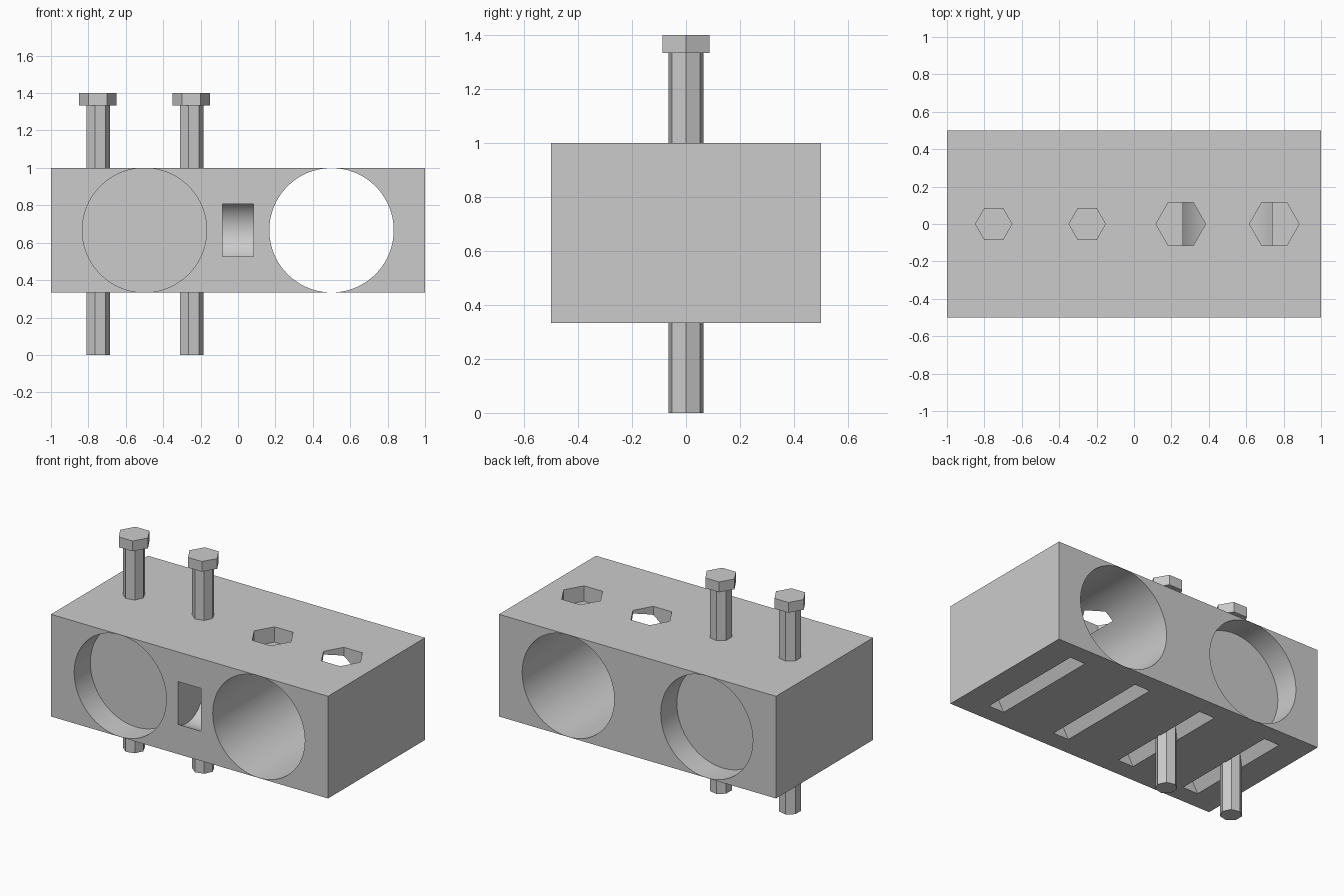
import bpy, bmesh, math
from mathutils import Vector

cube = bpy.data.objects.get("Cube")
if cube:
    bpy.data.objects.remove(cube, do_unlink=True)

grey = bpy.data.materials.new("plain grey")
grey.use_nodes = True
grey.diffuse_color = (0.6, 0.6, 0.6, 1)
grey.node_tree.nodes["Principled BSDF"].inputs["Base Color"].default_value = (0.6, 0.6, 0.6, 1)


def add_object(name, bm):
    bmesh.ops.recalc_face_normals(bm, faces=bm.faces)
    mesh = bpy.data.meshes.new(name)
    bm.to_mesh(mesh)
    bm.free()
    mesh.materials.append(grey)
    obj = bpy.data.objects.new(name, mesh)
    bpy.context.collection.objects.link(obj)
    return obj


def prism(name, sides, radius, centre, axis, length, start=0.0):
    """Regular prism; axis is x, y or z, first corner at angle start."""
    bm = bmesh.new()
    ring = []
    for i in range(sides):
        a = start + math.tau * i / sides
        u, v = radius * math.cos(a), radius * math.sin(a)
        h = -length / 2
        p = {"x": (h, u, v), "y": (u, h, v), "z": (u, v, h)}[axis]
        ring.append(bm.verts.new(Vector(centre) + Vector(p)))
    face = bm.faces.new(ring)
    step = Vector([length if k == axis else 0 for k in "xyz"])
    top = bmesh.ops.extrude_face_region(bm, geom=[face], use_keep_orig=True)["geom"]
    bmesh.ops.translate(bm, vec=step, verts=[g for g in top if isinstance(g, bmesh.types.BMVert)])
    return add_object(name, bm)


def cut(target, cutter):
    cutter.hide_render = True
    mod = target.modifiers.new("cut", "BOOLEAN")
    mod.operation = "DIFFERENCE"
    mod.solver = "EXACT"
    mod.object = cutter
    bpy.context.view_layer.objects.active = target
    bpy.ops.object.modifier_apply(modifier=mod.name)
    bpy.data.objects.remove(cutter, do_unlink=True)


def smooth(obj):
    bpy.ops.object.select_all(action="DESELECT")
    obj.select_set(True)
    bpy.context.view_layer.objects.active = obj
    bpy.ops.object.shade_smooth_by_angle(angle=math.radians(25))


mid = 2 / 3  # height of the block's centre
bottom = 1 / 3

# Block
bm = bmesh.new()
bmesh.ops.create_cube(bm, size=1)
bmesh.ops.scale(bm, vec=(2, 1, mid), verts=bm.verts)
bmesh.ops.translate(bm, vec=(0, 0, mid), verts=bm.verts)
block = add_object("block", bm)

# Two round bores from front to back
for x in (-0.5, 0.5):
    cut(block, prism("bore_cutter", 80, 0.3325, (x, 0, mid), "y", 1.2))

# Rounded pocket in the front
cut(block, prism("pocket_cutter", 64, 0.167, (0, -0.408, mid), "x", 0.167))

# Shallow hexagonal recesses in the top
for x in (0.25, 0.75):
    cut(block, prism("recess_cutter", 6, 0.133, (x, 0, 1), "z", 0.2))

# Triangular grooves underneath
for x in (-0.75, -0.25, 0.25, 0.75):
    cut(block, prism("groove_cutter", 3, 0.0667, (x, 0, bottom + 0.032), "y", 0.75, math.pi / 2))
smooth(block)

# Plug set back inside one bore
plug = prism("plug", 80, 0.3325, (-0.5, 0, mid), "y", 0.667)
smooth(plug)

# Two bolts
for side, x in (("outer", -0.75), ("inner", -0.25)):
    prism(side + "_bolt_shaft", 7, 0.0667, (x, 0, 0.667), "z", 1.334)
    prism(side + "_bolt_head", 6, 0.1, (x, 0, 1.367), "z", 0.067)
